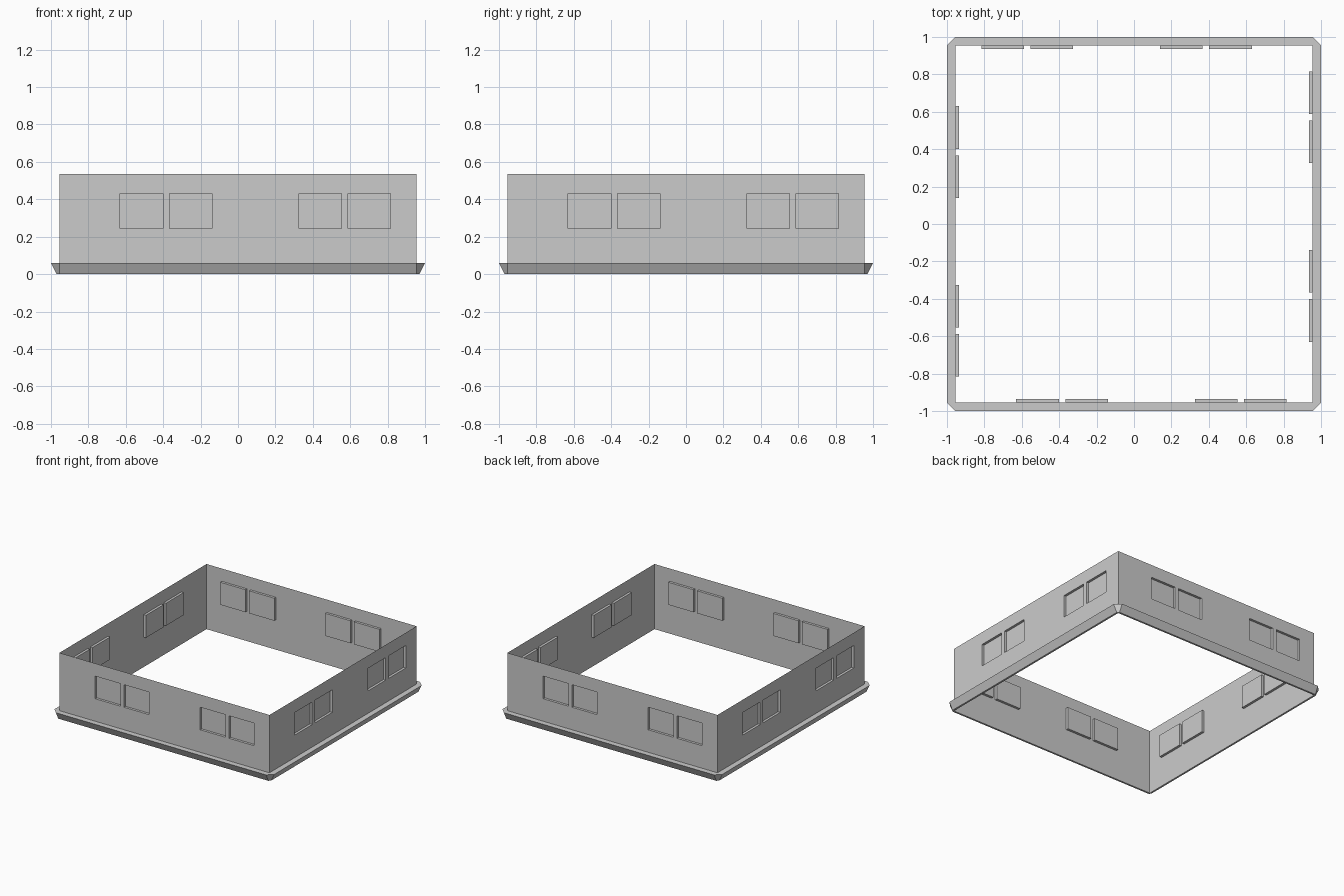
import bpy, bmesh
from math import pi
from mathutils import Matrix

if "Cube" in bpy.data.objects:
    bpy.data.objects.remove(bpy.data.objects["Cube"])

W = 0.955            # wall half width
H = 0.535            # wall height
DEPTH = 0.02         # window recess
TRIM_H = 0.06
TOP_R, BOT_R = 1.0, 0.97
WINDOWS = [(-0.63, -0.40), (-0.367, -0.14), (0.325, 0.553), (0.588, 0.815)]
Z0, Z1 = 0.245, 0.43


def make_object(name, side_faces):
    """Repeat the front side's faces around z four times and weld them."""
    bm = bmesh.new()
    for k in range(4):
        rot = Matrix.Rotation(k * pi / 2, 4, 'Z')
        for pts in side_faces:
            bm.faces.new([bm.verts.new(rot @ Matrix.Translation(p).translation) for p in pts])
    bmesh.ops.remove_doubles(bm, verts=bm.verts, dist=1e-4)
    mesh = bpy.data.meshes.new(name)
    bm.to_mesh(mesh)
    bm.free()
    obj = bpy.data.objects.new(name, mesh)
    bpy.context.collection.objects.link(obj)
    return obj


# Walls: thin sheet split around the windows, each window pushed inward
wall = []
xs = [-W] + [x for w in WINDOWS for x in w] + [W]
zs = [0, Z0, Z1, H]
for a, b in zip(xs, xs[1:]):
    for c, d in zip(zs, zs[1:]):
        front = [(a, -W, c), (b, -W, c), (b, -W, d), (a, -W, d)]
        if (a, b) in WINDOWS and c == Z0:
            back = [(x, y + DEPTH, z) for x, y, z in front]
            wall.append(back)
            for i in range(4):
                j = (i + 1) % 4
                wall.append([front[i], front[j], back[j], back[i]])
        else:
            wall.append(front)
make_object("walls_with_windows", wall)

# Base trim: sloped ledge with chamfered corners
t, b, h = TOP_R, BOT_R, TRIM_H
trim = [
    [(-W, -t, h), (W, -t, h), (W, -W, h), (-W, -W, h)],      # ledge
    [(W, -t, h), (t, -W, h), (W, -W, h)],                    # ledge corner
    [(-W, -b, 0), (W, -b, 0), (W, -t, h), (-W, -t, h)],      # sloped face
    [(W, -b, 0), (b, -W, 0), (t, -W, h), (W, -t, h)],        # corner face
    [(-W, -W, 0), (W, -W, 0), (W, -b, 0), (-W, -b, 0)],      # underside
    [(W, -W, 0), (b, -W, 0), (W, -b, 0)],                    # underside corner
]
make_object("base_trim", trim)
